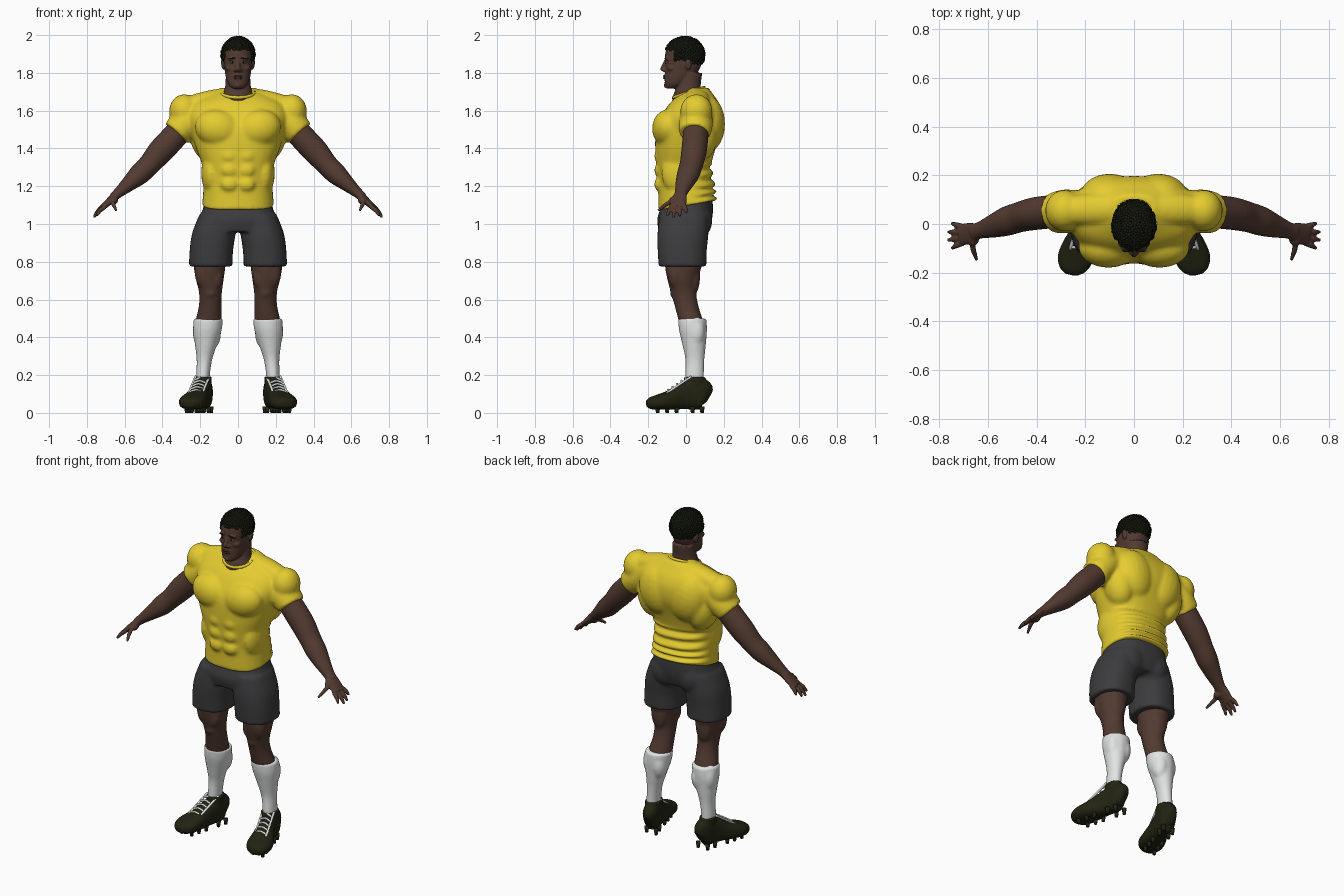
import bpy, bmesh, math, random
from mathutils import Vector, Matrix

random.seed(4)
if "Cube" in bpy.data.objects:
    bpy.data.objects.remove(bpy.data.objects["Cube"], do_unlink=True)


def material(name, r, g, b):
    m = bpy.data.materials.new(name)
    m.use_nodes = True
    m.diffuse_color = (r, g, b, 1)
    node = next(n for n in m.node_tree.nodes if n.type == 'BSDF_PRINCIPLED')
    node.inputs["Base Color"].default_value = (r, g, b, 1)
    node.inputs["Roughness"].default_value = 0.8
    return m


SKIN = material("dark brown skin", .085, .043, .03)
YELLOW = material("yellow jersey", .78, .6, .03)
CHARCOAL = material("charcoal shorts", .045, .045, .048)
WHITE = material("white cloth", .75, .78, .76)
OLIVE = material("dark olive leather", .016, .017, .006)
HAIR = material("black hair", .009, .011, .005)
LIP = material("lip brown", .08, .03, .024)
EYE = material("eye white", .3, .28, .25)


def spline(rows, steps):
    """Smooth interpolation through rows of numbers."""
    out = []
    for i in range(len(rows) - 1):
        a, b, c, d = rows[max(i - 1, 0)], rows[i], rows[i + 1], rows[min(i + 2, len(rows) - 1)]
        for k in range(steps):
            t = k / steps
            out.append([q + .5 * t * (r - p + t * (2 * p - 5 * q + 4 * r - s + t * (3 * (q - r) + s - p)))
                        for p, q, r, s in zip(a, b, c, d)])
    return out + [list(rows[-1])]


def tube(bm, rows, flat=True, power=2.0, n=28, steps=4, side=1):
    """Capped loft through rows of x, y, z and two radii."""
    rows = spline([(side * r[0], *r[1:]) for r in rows], steps)
    pts = [Vector(r[:3]) for r in rows]
    rings = []
    for i, row in enumerate(rows):
        along = pts[min(i + 1, len(pts) - 1)] - pts[max(i - 1, 0)]
        turn = Matrix.Identity(3) if flat else along.to_track_quat('Z', 'Y').to_matrix()
        ring = []
        for k in range(n):
            c, s = math.cos(math.tau * k / n), math.sin(math.tau * k / n)
            u = math.copysign(abs(c) ** (2 / power), c) * row[3]
            v = math.copysign(abs(s) ** (2 / power), s) * row[4]
            ring.append(bm.verts.new(pts[i] + turn @ Vector((u, v, 0))))
        rings.append(ring)
    faces = [bm.faces.new(rings[0]), bm.faces.new(rings[-1])]
    for a, b in zip(rings, rings[1:]):
        faces += [bm.faces.new((a[k], a[(k + 1) % n], b[(k + 1) % n], b[k])) for k in range(n)]
    bmesh.ops.recalc_face_normals(bm, faces=faces)


def blob(bm, centre, radii, both=False, tilt=0):
    """Ellipsoid, optionally with its mirror twin."""
    for s in ((1, -1) if both else (1,)):
        m = (Matrix.Translation((s * centre[0], *centre[1:])) @ Matrix.Rotation(s * tilt, 4, 'Y')
             @ Matrix.Diagonal((*radii, 1)))
        bmesh.ops.create_uvsphere(bm, u_segments=20, v_segments=12, radius=1, matrix=m)


def finish(name, bm, mat, voxel=0, smooth=4):
    me = bpy.data.meshes.new(name)
    bm.to_mesh(me)
    bm.free()
    ob = bpy.data.objects.new(name, me)
    bpy.context.collection.objects.link(ob)
    if voxel:
        mod = ob.modifiers.new("fuse", 'REMESH')
        mod.mode, mod.voxel_size = 'VOXEL', voxel
        mod = ob.modifiers.new("soften", 'SMOOTH')
        mod.factor, mod.iterations = .5, smooth
        dg = bpy.context.evaluated_depsgraph_get()
        fused = bpy.data.meshes.new_from_object(ob.evaluated_get(dg))
        ob.modifiers.clear()
        ob.data = fused
    ob.data.materials.clear()
    ob.data.materials.append(mat)
    ob.data.shade_smooth()
    return ob


def pair(name, build, mat, voxel=0, smooth=3):
    """Build a part on the left and mirror it to the right."""
    for label, s in (("left_", 1), ("right_", -1)):
        bm = bmesh.new()
        build(bm)
        bmesh.ops.scale(bm, vec=(s, 1, 1), verts=bm.verts)
        if s < 0:
            bmesh.ops.reverse_faces(bm, faces=bm.faces)
        finish(label + name, bm, mat, voxel, smooth)


# Jersey: torso, sleeves and muscles fused together
bm = bmesh.new()
tube(bm, [(0, .005, 1.075, .19, .152), (0, 0, 1.2, .183, .148), (0, -.012, 1.3, .187, .145),
          (0, -.003, 1.4, .222, .16), (0, .017, 1.5, .25, .175), (0, .035, 1.58, .265, .16),
          (0, .045, 1.64, .235, .13), (0, .055, 1.685, .15, .09), (0, .07, 1.72, .09, .05)], power=2.4, n=40)
for s in (1, -1):
    tube(bm, [(.2, .055, 1.6, .08, .08), (.28, .052, 1.53, .09, .082), (.328, .045, 1.48, .083, .078)],
         flat=False, side=s)
    tube(bm, [(.04, .06, 1.675, .06, .05), (.16, .06, 1.655, .065, .05), (.28, .055, 1.61, .06, .06)],
         flat=False, side=s)
blob(bm, (.285, .055, 1.597), (.08, .086, .09), True)            # shoulders
blob(bm, (.105, -.095, 1.505), (.125, .085, .1), True, -.25)     # chest
blob(bm, (.1, .115, 1.53), (.12, .092, .15), True, .2)           # upper back
blob(bm, (.17, .07, 1.46), (.085, .095, .13), True, .2)          # sides
blob(bm, (.14, -.03, 1.27), (.055, .1, .12), True)
for z in (1.36, 1.285, 1.21):
    blob(bm, (.045, -.142, z), (.045, .026, .037), True)         # stomach
jersey = finish("jersey", bm, YELLOW, .01, 5)
for v in jersey.data.vertices:                                   # raised back hem and cloth folds
    x, y, z = v.co
    if y > 0 and z < 1.32:
        v.co.y += .009 * min(1, y / .1) * math.sin(z * 110 + x * 7)
    if z < 1.2:
        v.co.z += (1.2 - z) * .35 * max(0, min(1, (y + .12) / .25))

# Collar band
bm = bmesh.new()
tilt = Matrix.Translation((0, .014, 1.696)) @ Matrix.Rotation(.32, 4, 'X')
ring = [tilt @ Vector((.088 * math.cos(a), .085 * math.sin(a), 0))
        for a in (math.tau * k / 32 for k in range(33))]
tube(bm, [(*p, .009, .009) for p in ring], flat=False, n=8, steps=1)
finish("collar", bm, YELLOW)

# Shorts
bm = bmesh.new()
tube(bm, [(0, .008, 1.16, .17, .13), (0, .003, 1.08, .186, .14), (0, -.008, 1.02, .212, .145),
          (0, -.012, .96, .222, .13)], power=2.4, n=36)
for s in (1, -1):
    tube(bm, [(.105, -.01, 1.05, .1, .13), (.128, -.016, .95, .115, .135), (.141, -.02, .86, .115, .13),
              (.145, -.018, .775, .115, .127)], power=2.3, side=s)
blob(bm, (.085, .06, 1.02), (.09, .08, .1), True)
finish("shorts", bm, CHARCOAL, .01, 4)


# Legs
def leg(bm):
    tube(bm, [(.145, -.015, .95, .09, .1), (.15, -.013, .8, .086, .1), (.15, -.018, .72, .076, .084),
              (.146, -.013, .64, .061, .068), (.147, .002, .57, .06, .063), (.157, .028, .48, .07, .065)])
    blob(bm, (.118, -.055, .72), (.04, .04, .07))
    blob(bm, (.185, -.055, .75), (.045, .045, .09))
    blob(bm, (.145, -.055, .64), (.035, .03, .04))
    blob(bm, (.15, .045, .73), (.05, .03, .1))


def sock(bm):
    tube(bm, [(.157, .033, .5, .077, .075), (.162, .037, .44, .076, .074), (.17, .043, .36, .058, .062),
              (.178, .047, .28, .041, .05), (.185, .045, .2, .036, .05), (.185, .045, .14, .036, .05)])
    blob(bm, (.135, .06, .42), (.045, .05, .08))
    blob(bm, (.2, .055, .43), (.04, .045, .08))


pair("leg", leg, SKIN, .009)
pair("sock", sock, WHITE, .009)


# Boots with studs and laces
def boot(bm):
    tube(bm, [(.17, .122, .085, .022, .04), (.177, .09, .1, .045, .08), (.188, .03, .097, .047, .08),
              (.205, -.03, .083, .053, .066), (.226, -.09, .067, .067, .05), (.243, -.145, .057, .072, .04),
              (.254, -.185, .051, .055, .032), (.259, -.208, .048, .025, .018)], flat=False, power=2.5)
    tube(bm, [(.183, .048, .13, .044, .06), (.184, .046, .19, .045, .058)])


def studs(bm):
    for y in (.085, .035, -.05, -.1, -.15):
        for off in (-.032, .032):
            bmesh.ops.create_cone(bm, cap_ends=True, segments=10, radius1=.009, radius2=.014, depth=.035,
                                  matrix=Matrix.Translation((.198 - y * .28 + off, y, .0175)))


def laces(bm):
    def top(t, off):
        return Vector((.196 + .027 * t + off, .0 - .095 * t, .186 - .064 * t - abs(off) * .35))
    for k in range(5):
        t = k / 4
        tube(bm, [(*top(t, o), .006, .006) for o in (-.032, 0, .032)], flat=False, n=8)
    for o in (-.036, .036):
        tube(bm, [(*top(t, o), .007, .006) for t in (-.3, 0, .5, 1.1)], flat=False, n=8)


pair("boot", boot, OLIVE, .007)
pair("boot_studs", studs, OLIVE)
pair("boot_laces", laces, WHITE)


# Arms with hands
def arm(bm):
    tube(bm, [(.27, .055, 1.54, .066, .066), (.34, .05, 1.46, .068, .068), (.41, .042, 1.385, .067, .068),
              (.47, .028, 1.315, .062, .058), (.52, .012, 1.265, .06, .056), (.57, -.006, 1.22, .05, .043),
              (.63, -.025, 1.168, .035, .028), (.66, -.033, 1.142, .034, .024)], flat=False)
    tube(bm, [(.64, -.028, 1.16, .032, .022), (.67, -.037, 1.13, .043, .02), (.715, -.045, 1.09, .044, .015)],
         flat=False)
    blob(bm, (.66, -.06, 1.125), (.025, .03, .022))
    fingers = [((.705, -.01, 1.1), (.748, .003, 1.058)), ((.71, -.033, 1.092), (.762, -.033, 1.04)),
               ((.71, -.057, 1.088), (.764, -.067, 1.034)), ((.702, -.078, 1.092), (.748, -.1, 1.044)),
               ((.665, -.065, 1.125), (.645, -.148, 1.072))]
    for base, tip in fingers:
        mid = (Vector(base) + Vector(tip)) / 2 + Vector((.004, 0, .004))
        tube(bm, [(*base, .012, .012), (*mid, .0115, .0115), (*tip, .007, .007)], flat=False, n=12)


pair("arm", arm, SKIN, .005)

# Head and neck
bm = bmesh.new()
tube(bm, [(0, -.08, 1.718, .03, .026), (0, -.06, 1.74, .052, .052), (0, -.04, 1.775, .064, .072),
          (0, -.022, 1.81, .07, .088), (0, -.014, 1.85, .075, .096), (0, -.012, 1.9, .077, .098),
          (0, -.012, 1.94, .068, .086), (0, -.01, 1.97, .042, .055)], power=2.2)
tube(bm, [(0, .012, 1.62, .1, .09), (0, .01, 1.68, .082, .078), (0, .014, 1.73, .068, .064),
          (0, .02, 1.8, .064, .066)])
tube(bm, [(0, -.104, 1.868, .01, .01), (0, -.118, 1.838, .011, .012), (0, -.123, 1.818, .014, .014),
          (0, -.112, 1.806, .016, .01)], n=12)                   # nose
blob(bm, (.014, -.112, 1.814), (.011, .012, .009), True)
blob(bm, (.03, -.099, 1.876), (.026, .014, .009), True, .1)      # brow
blob(bm, (.043, -.075, 1.825), (.024, .026, .018), True)         # cheeks
blob(bm, (0, -.1, 1.734), (.022, .018, .016))                    # chin
blob(bm, (0, -.105, 1.778), (.026, .014, .018))                  # mouth
blob(bm, (.08, .012, 1.845), (.009, .018, .03), True, .15)       # ears
finish("head", bm, SKIN, .005, 3)

bm = bmesh.new()
blob(bm, (0, -.115, 1.784), (.023, .006, .005))
blob(bm, (0, -.114, 1.773), (.021, .007, .006))
finish("lips", bm, LIP)
pair("eye", lambda b: blob(b, (.03, -.1, 1.855), (.012, .009, .005)), EYE)
pair("pupil", lambda b: blob(b, (.03, -.107, 1.855), (.005, .004, .005)), HAIR)
pair("eyebrow", lambda b: blob(b, (.031, -.11, 1.877), (.018, .005, .003), tilt=.1), HAIR)

# Curly hair: small curls spread over the scalp above the hairline
bm = bmesh.new()
count = 620
for i in range(count):
    h = 1 - 1.5 * (i + .5) / count
    a = i * 2.39996
    r = math.sqrt(1 - h * h) * random.uniform(.97, 1.03)
    p = Vector((.083 * r * math.cos(a), -.006 + .1 * r * math.sin(a), 1.896 + .091 * h))
    line = 1.922 if p.y < -.06 else 1.87 if p.y < .035 else 1.845
    if p.z > line:
        bmesh.ops.create_icosphere(bm, subdivisions=1, radius=random.uniform(.009, .012),
                                   matrix=Matrix.Translation(p))
finish("curly_hair", bm, HAIR)
